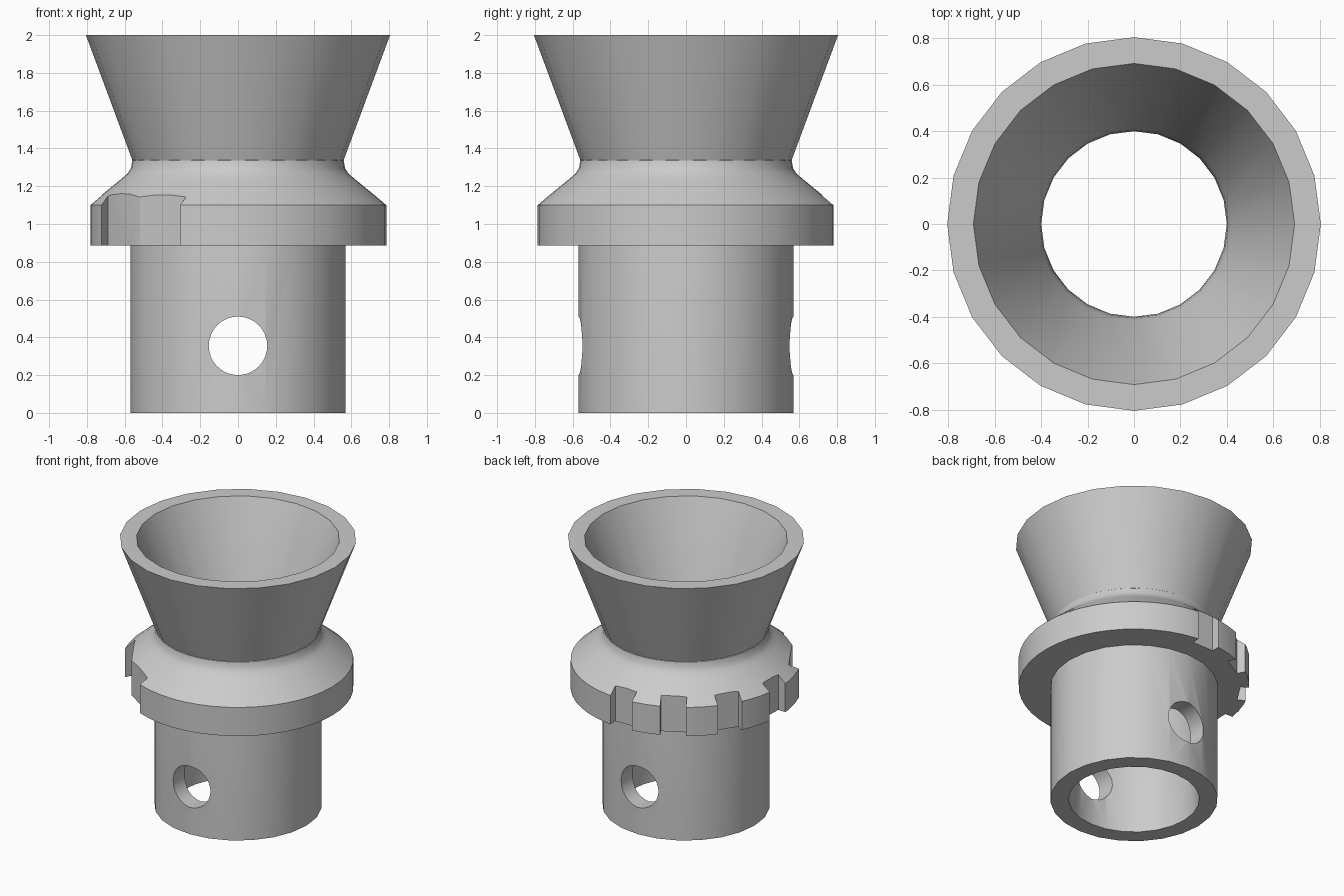
import bpy
import bmesh
from math import cos, sin, pi, radians
from mathutils import Matrix

if "Cube" in bpy.data.objects:
    bpy.data.objects.remove(bpy.data.objects["Cube"], do_unlink=True)

grey = bpy.data.materials.new("plain_grey")
grey.use_nodes = True
colour = (0.6, 0.6, 0.6, 1)
grey.diffuse_color = colour
grey.node_tree.nodes["Principled BSDF"].inputs["Base Color"].default_value = colour


def finish(bm, name):
    bmesh.ops.recalc_face_normals(bm, faces=bm.faces)
    mesh = bpy.data.meshes.new(name)
    bm.to_mesh(mesh)
    bm.free()
    mesh.materials.append(grey)
    obj = bpy.data.objects.new(name, mesh)
    bpy.context.collection.objects.link(obj)
    return obj


def lathe(name, profile, sides):
    """Turn a closed (radius, height) profile around the z axis."""
    bm = bmesh.new()
    verts = [bm.verts.new((r, 0, z)) for r, z in profile]
    edges = [bm.edges.new((v, verts[i - 1])) for i, v in enumerate(verts)]
    bmesh.ops.spin(bm, geom=verts + edges, cent=(0, 0, 0), axis=(0, 0, 1),
                   angle=2 * pi, steps=sides, use_merge=True)
    bmesh.ops.remove_doubles(bm, verts=bm.verts, dist=0.0001)
    return finish(bm, name)


def polar_prism(name, outline, low, high):
    """Upright prism from a (radius, degrees) outline."""
    bm = bmesh.new()
    face = bm.faces.new([bm.verts.new((r * cos(radians(a)), r * sin(radians(a)), low))
                         for r, a in outline])
    top = bmesh.ops.extrude_face_region(bm, geom=[face])["geom"]
    bmesh.ops.translate(bm, vec=(0, 0, high - low),
                        verts=[g for g in top if isinstance(g, bmesh.types.BMVert)])
    return finish(bm, name)


def cut(target, cutter):
    cutter.hide_render = True
    mod = target.modifiers.new(cutter.name, "BOOLEAN")
    mod.operation = "DIFFERENCE"
    mod.solver = "EXACT"
    mod.object = cutter
    bpy.context.view_layer.objects.active = target
    bpy.ops.object.modifier_apply(modifier=mod.name)
    bpy.data.objects.remove(cutter, do_unlink=True)


# Tube flaring into a funnel, hollow throughout
tube = lathe("funnel_tube", [
    (0.57, 0), (0.57, 0.9), (0.545, 1.3), (0.56, 1.34), (0.805, 2),
    (0.692, 2), (0.42, 1.32), (0.405, 1.26), (0.40, 1.2), (0.41, 1.14),
    (0.445, 1.07), (0.445, 0)], 24)

# Sloped collar with a soft fillet at the neck
collar = lathe("collar", [
    (0.54, 0.885), (0.785, 0.885), (0.785, 1.10), (0.73, 1.147), (0.62, 1.237),
    (0.587, 1.265), (0.567, 1.295), (0.56, 1.335), (0.54, 1.35)], 48)

# Cross hole through the tube
bm = bmesh.new()
bmesh.ops.create_cone(bm, cap_ends=True, segments=32, radius1=0.155, radius2=0.155,
                      depth=2, matrix=Matrix.Translation((0, 0, 0.355))
                      @ Matrix.Rotation(pi / 2, 4, "X"))
cut(tube, finish(bm, "hole_cutter"))

# Four narrow notches, then one wide double notch in the collar rim
for middle in (90.5, 118.5, 147.5, 178):
    cut(collar, polar_prism("notch_cutter", [
        (0.725, middle - 7), (0.9, middle - 5.6),
        (0.9, middle + 5.6), (0.725, middle + 7)], 0.8, 1.25))
cut(collar, polar_prism("wide_notch_cutter", [
    (0.728, 199), (0.785, 203), (0.9, 209), (0.95, 225), (0.9, 246),
    (0.785, 247), (0.735, 248), (0.735, 225)], 0.8, 1.25))

# Smooth turned surfaces with crisp edges
for obj in (tube, collar):
    bpy.ops.object.select_all(action="DESELECT")
    obj.select_set(True)
    bpy.context.view_layer.objects.active = obj
    bpy.ops.object.shade_smooth_by_angle(angle=radians(30))
